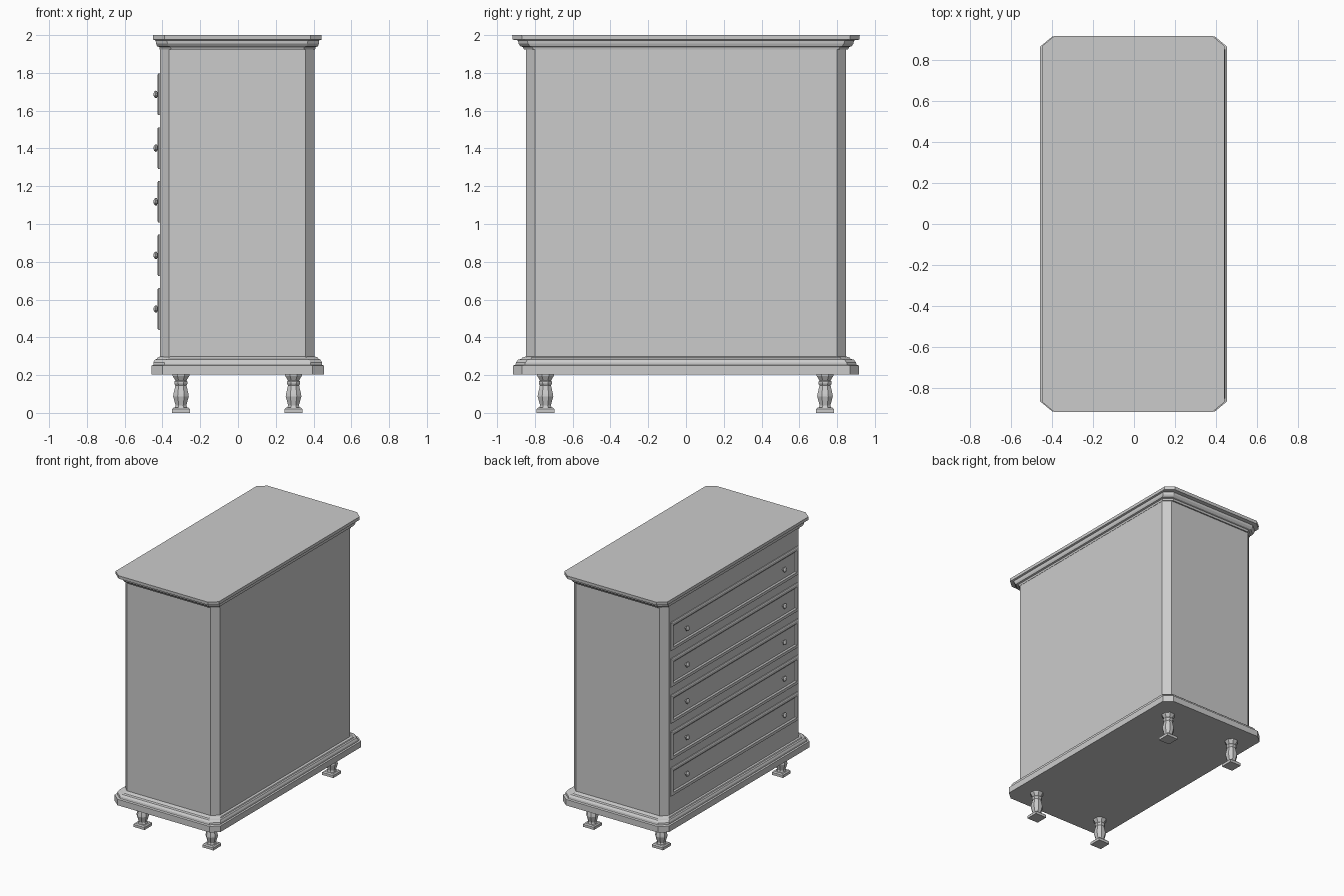
import bpy, math

if "Cube" in bpy.data.objects:
    bpy.data.objects.remove(bpy.data.objects["Cube"])

CX = -0.004  # carcass centre in x


def mesh_object(name, verts, faces, location=(0, 0, 0)):
    mesh = bpy.data.meshes.new(name)
    mesh.from_pydata(verts, [], faces)
    ob = bpy.data.objects.new(name, mesh)
    ob.location = location
    bpy.context.collection.objects.link(ob)
    return ob


def loft(name, rings, location=(0, 0, 0)):
    """Join equal-length rings with quads and cap both ends."""
    n = len(rings[0])
    verts = [v for r in rings for v in r]
    faces = [tuple(reversed(range(n)))]
    for k in range(len(rings) - 1):
        for i in range(n):
            j = (i + 1) % n
            faces.append((k * n + i, k * n + j, (k + 1) * n + j, (k + 1) * n + i))
    faces.append(tuple(range((len(rings) - 1) * n, len(rings) * n)))
    return mesh_object(name, verts, faces, location)


def octagon(hx, hy, z, cx=0.055, cy=0.05):
    """Rectangle with cut corners, counter-clockwise."""
    return [(hx, -hy + cy, z), (hx, hy - cy, z), (hx - cx, hy, z), (-hx + cx, hy, z),
            (-hx, hy - cy, z), (-hx, -hy + cy, z), (-hx + cx, -hy, z), (hx - cx, -hy, z)]


def circle(r, z, n, turn=0.0):
    return [(r * math.cos(turn + 2 * math.pi * i / n),
             r * math.sin(turn + 2 * math.pi * i / n), z) for i in range(n)]


# Carcass with cut corners
loft("cabinet_body", [octagon(0.410, 0.848, z, 0.048, 0.048) for z in (0.27, 1.95)], (CX, 0, 0))

# Stepped base moulding
base = [(0.457, 0.917, 0.203), (0.457, 0.917, 0.250), (0.446, 0.903, 0.254),
        (0.446, 0.900, 0.268), (0.438, 0.888, 0.282), (0.428, 0.872, 0.286),
        (0.424, 0.866, 0.293), (0.411, 0.850, 0.298)]
loft("base_moulding", [octagon(x, y, z, 0.06) for x, y, z in base], (-0.002, 0, 0))

# Stepped cornice and top slab
top = [(0.411, 0.858, 1.923), (0.414, 0.864, 1.937), (0.426, 0.876, 1.941),
       (0.431, 0.887, 1.955), (0.433, 0.889, 1.972), (0.446, 0.918, 1.976),
       (0.446, 0.920, 2.000)]
loft("top_cornice", [octagon(x, y, z, 0.06) for x, y, z in top], (-0.003, 0, 0))

# Turned feet on square pads
foot = [(0.036, 0.025), (0.031, 0.040), (0.045, 0.088), (0.043, 0.100), (0.032, 0.145),
        (0.038, 0.155), (0.038, 0.165), (0.032, 0.172), (0.048, 0.196), (0.048, 0.206)]
for sx, side in ((-1, "drawer_side"), (1, "back_side")):
    for sy, end in ((-1, "front"), (1, "rear")):
        loc = (CX + sx * 0.298, -0.004 + sy * 0.74, 0)
        loft(f"foot_{side}_{end}", [circle(r, z, 8, math.pi / 8) for r, z in foot], loc)
        loft(f"foot_pad_{side}_{end}",
             [circle(h * math.sqrt(2), z, 4, math.pi / 4)
              for h, z in ((0.048, 0), (0.048, 0.02), (0.040, 0.028))], loc)


def face_rectangle(hy, hz, x):
    """Rectangle facing -x."""
    return [(x, hy, -hz), (x, -hy, -hz), (x, -hy, hz), (x, hy, hz)][::-1]


# Five drawers on the -x face: raised border round a sunken panel, two knobs
front_x = CX - 0.410
frame = [(0.785, 0.110, 0.01), (0.785, 0.110, -0.008), (0.778, 0.103, -0.012),
         (0.760, 0.085, -0.012), (0.750, 0.075, -0.003)]
knob = [(0.009, 0.0), (0.009, 0.012), (0.019, 0.016), (0.020, 0.023), (0.014, 0.030), (0.006, 0.033)]
for i in range(5):
    z = 0.55 + i * 0.284
    loft(f"drawer_front_{i + 1}", [face_rectangle(hy, hz, x) for hy, hz, x in frame], (front_x, 0, z))
    for sy, side in ((-1, "right"), (1, "left")):
        ob = loft(f"drawer_knob_{i + 1}_{side}", [circle(r, h, 10) for r, h in knob],
                  (front_x, sy * 0.6, z))
        ob.rotation_euler = (0, -math.pi / 2, 0)

# Consistent outward normals
import bmesh
for ob in bpy.data.objects:
    bm = bmesh.new()
    bm.from_mesh(ob.data)
    bmesh.ops.recalc_face_normals(bm, faces=bm.faces)
    bm.to_mesh(ob.data)
    bm.free()
